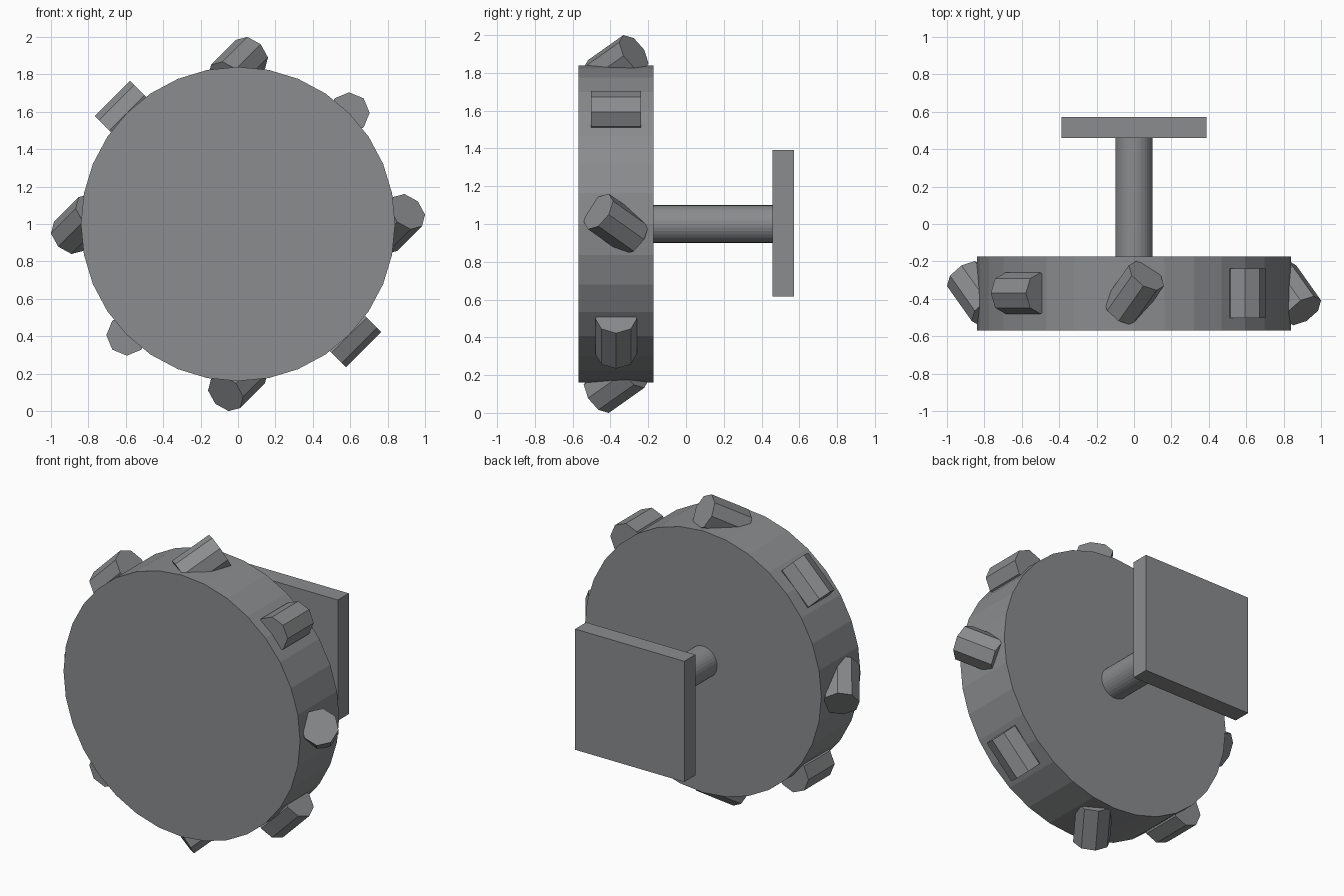
import bpy, bmesh, math
from mathutils import Matrix, Vector

if "Cube" in bpy.data.objects:
    bpy.data.objects.remove(bpy.data.objects["Cube"])

# Dark grey metal
metal = bpy.data.materials.new("dark_metal")
metal.diffuse_color = (0.255, 0.262, 0.268, 1)
metal.use_nodes = True
metal.node_tree.nodes["Principled BSDF"].inputs["Base Color"].default_value = metal.diffuse_color


def finish(bm, name):
    bmesh.ops.recalc_face_normals(bm, faces=bm.faces)
    me = bpy.data.meshes.new(name)
    bm.to_mesh(me)
    bm.free()
    me.materials.append(metal)
    ob = bpy.data.objects.new(name, me)
    bpy.context.collection.objects.link(ob)
    return ob


def cylinder(name, centre, axis, side, radius, length, segments):
    # 'side' is the direction of the first rim vertex
    z = Vector(axis).normalized()
    x = Vector(side).normalized()
    m = Matrix((x, z.cross(x), z)).transposed().to_4x4()
    m.translation = centre
    bm = bmesh.new()
    bmesh.ops.create_cone(bm, cap_ends=True, segments=segments, radius1=radius,
                          radius2=radius, depth=length, matrix=m)
    return finish(bm, name)


# Wheel disc and shaft along y
cylinder("wheel_disc", (0, -0.3715, 1), (0, 1, 0), (1, 0, 0), 0.84, 0.397, 32)
cylinder("shaft", (0, 0.1425, 1), (0, 1, 0), (1, 0, 0), 0.1, 0.645, 32)

# Square mounting plate
bm = bmesh.new()
bmesh.ops.create_cube(bm, size=1, matrix=Matrix.Translation((0, 0.515, 1.003))
                      @ Matrix.Diagonal((0.775, 0.112, 0.775, 1)))
finish(bm, "mounting_plate")

# Eight octagonal studs on the rim, each turned 45 degrees further than the last
y_dir = Vector((0, 1, 0))
diag = Vector((1, 0, 1)).normalized()
for i in range(8):
    a = math.radians(45 * i)
    t = a - math.radians(45)
    axis = math.cos(t) * y_dir + math.sin(t) * diag
    side = math.cos(t) * diag - math.sin(t) * y_dir
    centre = (0.84 * math.cos(a), -0.37, 1 + 0.84 * math.sin(a))
    cylinder(f"rim_stud_{i + 1}", centre, axis, side, 0.11, 0.265, 8)
